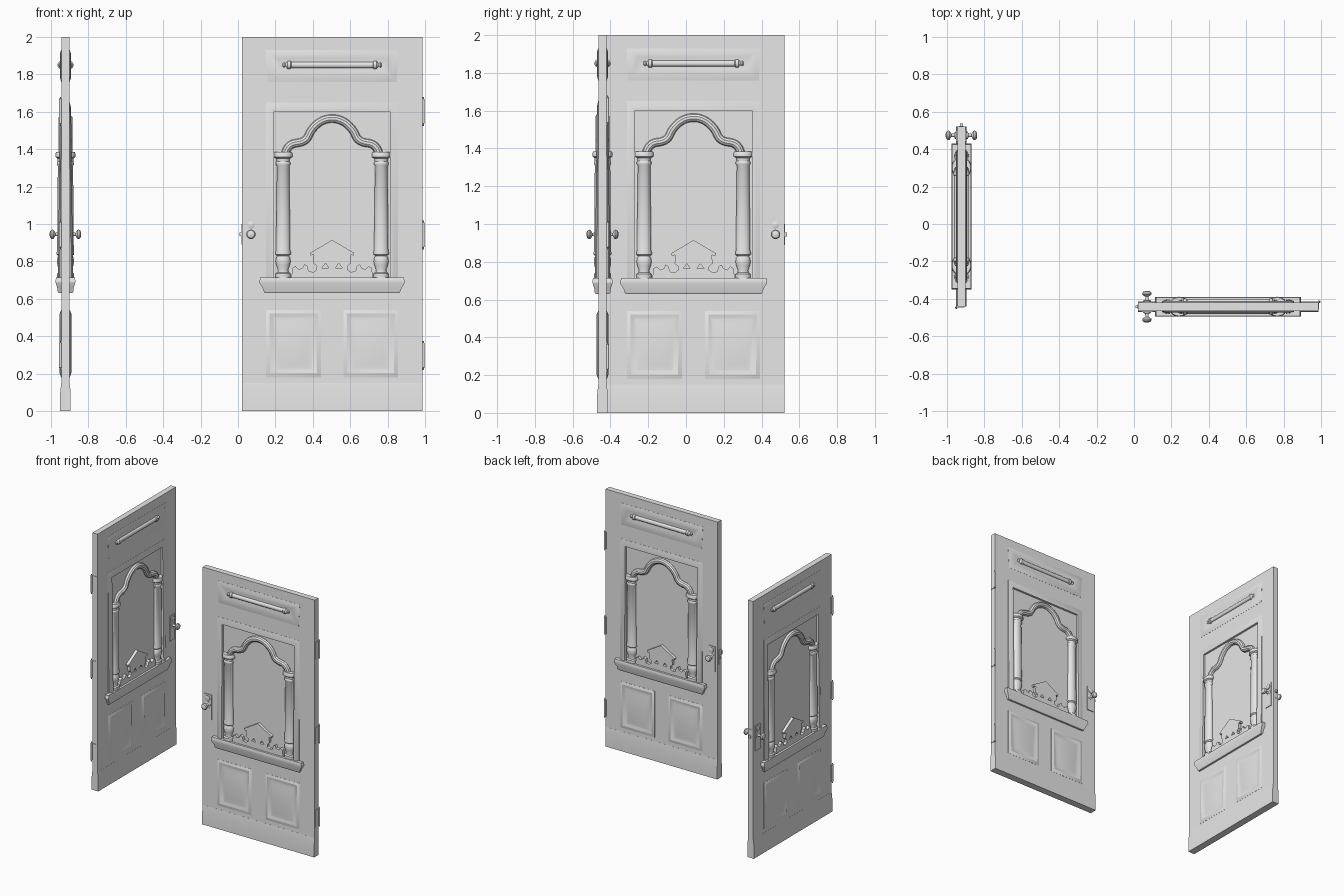
import bpy, bmesh, math
from mathutils import Matrix, Vector

if "Cube" in bpy.data.objects:
    bpy.data.objects.remove(bpy.data.objects["Cube"])

gray = bpy.data.materials.new("plain gray")
gray.diffuse_color = (0.8, 0.8, 0.8, 1)
gray.use_nodes = True
gray.node_tree.nodes["Principled BSDF"].inputs["Base Color"].default_value = gray.diffuse_color
place = Matrix()      # placement of the door being built
T = 0.022             # half thickness of a door


def finish(name, mesh, angle=35):
    mesh.materials.clear()
    mesh.materials.append(gray)
    mesh.shade_smooth()
    mesh.set_sharp_from_angle(angle=math.radians(angle))
    ob = bpy.data.objects.new(name, mesh)
    bpy.context.collection.objects.link(ob)
    ob.matrix_world = place
    return ob


def loft(name, loops, cap=True, close=False, angle=35):
    """Bridge equal loops of points, with end caps or closed into a ring."""
    bm = bmesh.new()
    rows = [[bm.verts.new(p) for p in loop] for loop in loops]
    pairs = list(zip(rows, rows[1:]))
    if close:
        pairs.append((rows[-1], rows[0]))
    n = len(rows[0])
    for a, b in pairs:
        for i in range(n):
            j = (i + 1) % n
            bm.faces.new((a[i], a[j], b[j], b[i]))
    if cap and not close:
        bm.faces.new(rows[0])
        bm.faces.new(rows[-1])
    bmesh.ops.recalc_face_normals(bm, faces=bm.faces)
    mesh = bpy.data.meshes.new(name)
    bm.to_mesh(mesh)
    bm.free()
    return finish(name, mesh, angle)


def rect(x0, x1, z0, z1, y, y_low=None, taper=0):
    """Four corners facing y; taper narrows the bottom edge."""
    low = y if y_low is None else y_low
    return [(x0 + taper, low, z0), (x1 - taper, low, z0), (x1, y, z1), (x0, y, z1)]


def box(name, x0, x1, y0, y1, z0, z1):
    return loft(name, [rect(x0, x1, z0, z1, y0), rect(x0, x1, z0, z1, y1)])


def lathe(name, profile, center, axis, flat=1.0, n=20):
    """Revolve (radius, distance) pairs about an axis through center."""
    rot = Vector((0, 0, 1)).rotation_difference(Vector(axis)).to_matrix()
    loops = []
    for r, h in profile:
        ring = []
        for i in range(n):
            a = 2 * math.pi * i / n
            p = rot @ Vector((r * math.cos(a), r * math.sin(a), h))
            p.y *= flat if not axis[1] else 1
            ring.append(p + Vector(center))
        loops.append(ring)
    return loft(name, loops)


def curve_part(name, splines, matrix, kind, **settings):
    """Build curves, turn them into a mesh and place it."""
    cu = bpy.data.curves.new(name, 'CURVE')
    cu.dimensions = kind
    for key, value in settings.items():
        setattr(cu, key, value)
    for pts in splines:
        sp = cu.splines.new('POLY' if kind == '2D' else 'NURBS')
        sp.points.add(len(pts) - 1)
        for p, co in zip(sp.points, pts):
            p.co = (co[0], co[1], 0, 1)
        if kind == '2D':
            sp.use_cyclic_u = True
        else:
            sp.order_u = 3
            sp.use_endpoint_u = True
            sp.resolution_u = 4
    tmp = bpy.data.objects.new(name + "_path", cu)
    bpy.context.collection.objects.link(tmp)
    dg = bpy.context.evaluated_depsgraph_get()
    mesh = bpy.data.meshes.new_from_object(tmp.evaluated_get(dg))
    bpy.data.objects.remove(tmp)
    mesh.transform(matrix)
    return finish(name, mesh)


COLUMN = [(.040, .715), (.040, .735), (.029, .742), (.027, .755), (.036, .78),
          (.040, .80), (.036, .822), (.030, .83), (.041, .838), (.041, .85),
          (.038, .86), (.033, 1.31), (.039, 1.318), (.039, 1.328), (.034, 1.334),
          (.036, 1.35), (.050, 1.358), (.050, 1.375), (.044, 1.385)]
BAR = [(.008, -.265), (.014, -.258), (.008, -.25), (.013, -.243), (.021, -.238),
       (.021, -.222), (.016, -.218)]
BAR += [(r, -h) for r, h in reversed(BAR)]
KNOB = [(.022, 0), (.022, .006), (.010, .010), (.008, .030), (.016, .034),
        (.024, .041), (.025, .048), (.020, .056), (.010, .060)]
ARCH = [(-.252, 1.37), (-.245, 1.40), (-.215, 1.43), (-.165, 1.435), (-.132, 1.455),
        (-.115, 1.50), (-.065, 1.55)]
CREST = [(-.118, .845), (-.115, .832), (-.098, .835), (-.100, .79), (-.082, .775),
         (-.083, .755), (-.10, .743), (-.125, .748), (-.132, .775), (-.148, .785),
         (-.158, .765), (-.178, .757), (-.195, .775), (-.212, .765), (-.218, .714)]


def build_side(tag, s):
    """All relief on one face of a door; s is the facing sign along y."""
    # raised upper panel and turned bar
    loft(tag + "_upper_panel", [rect(-.355, .355, 1.76, 1.93, s * .015, taper=.01),
                                rect(-.355, .355, 1.76, 1.93, s * (T + .001), taper=.01),
                                rect(-.335, .335, 1.785, 1.91, s * (T + .008), taper=.012),
                                rect(-.29, .29, 1.815, 1.885, s * (T + .002), taper=.015)])
    lathe(tag + "_upper_bar", BAR, (0, s * .026, 1.85), (1, 0, 0), .8)
    # window molding, standing further out toward the sill
    loft(tag + "_window_molding",
         [rect(-.353, .353, .68, 1.65, s * .014),
          rect(-.353, .353, .68, 1.65, s * (T + .001), s * (T + .008)),
          rect(-.328, .328, .70, 1.62, s * (T + .008), s * (T + .018)),
          rect(-.31, .31, .715, 1.60, s * (T + .006), s * (T + .016)),
          rect(-.31, .31, .715, 1.60, s * .011)], close=True)
    # columns and arch
    for side, x in (("left", -.262), ("right", .262)):
        lathe(f"{tag}_{side}_column", COLUMN, (x, s * .016, 0), (0, 0, 1), .75)
    path = ARCH + [(0, 1.568)] + [(-x, z) for x, z in reversed(ARCH)]
    stand = Matrix.Translation((0, s * .016, 0)) @ Matrix.Rotation(math.pi / 2, 4, 'X')
    curve_part(tag + "_arch", [path], stand, '3D', bevel_depth=.022,
               bevel_resolution=3, use_fill_caps=True)
    # pierced crest above the sill
    outline = [(0, .915)] + CREST + [(-x, z) for x, z in reversed(CREST)]
    holes = [[(k * .055, .765), (k * .018, .765), (k * .035, .79)] for k in (-1, 1)]
    stand = Matrix.Translation((0, s * .022, 0)) @ Matrix.Rotation(math.pi / 2, 4, 'X')
    curve_part(tag + "_crest", [outline] + holes, stand, '2D', extrude=.012,
               fill_mode='BOTH')
    # sill with stepped molding
    steps = [(.36, .036, .63), (.365, .042, .64), (.372, .044, .66), (.388, .052, .685),
             (.39, .053, .695), (.385, .052, .703), (.385, .050, .715)]
    loft(tag + "_sill", [[(-w, s * .01, z), (w, s * .01, z), (w, s * d, z), (-w, s * d, z)]
                         for w, d, z in steps], angle=50)
    # lower panels
    for side, k in (("left", -1), ("right", 1)):
        loops = []
        for xo, xi, z0, z1, y, tap in ((.353, .06, .18, .54, .015, 0),
                                       (.353, .06, .18, .54, T + .001, 0),
                                       (.335, .078, .203, .522, T + .009, .004),
                                       (.316, .092, .222, .502, T + .003, .016),
                                       (.312, .096, .227, .497, T + .003, .017),
                                       (.290, .118, .255, .475, T + .007, .02)):
            lo, hi = sorted((k * xo, k * xi))
            loops.append(rect(lo, hi, z0, z1, s * y, taper=tap))
        loft(f"{tag}_{side}_lower_panel", loops)
    # kick board
    loft(tag + "_kick_board", [rect(-.482, .482, 0, .15, s * .015),
                               rect(-.482, .482, 0, .15, s * (T + .0005)),
                               rect(-.482, .482, 0, .10, s * (T + .006), taper=0)])
    # lock plate, cylinder and knob
    box(tag + "_lock_plate", -.462, -.402, s * .015, s * (T + .006), .83, 1.025)
    lathe(tag + "_lock_cylinder", [(.019, 0), (.019, .009), (.013, .012)],
          (-.433, s * (T + .003), .995), (0, s, 0))
    lathe(tag + "_knob", KNOB, (-.434, s * (T + .002), .945), (0, s, 0))


def build_door(door, matrix, hinge_side):
    global place
    place = matrix
    # slab with a sunken window field on both faces
    field = lambda y: rect(-.31, .31, .715, 1.60, y)
    edge = lambda y: rect(-.482, .482, 0, 2, y)
    loft(door + "_slab", [field(-.012), field(-T), edge(-T), edge(T), field(T), field(.012)])
    for face, s in (("front", -1), ("back", 1)):
        build_side(f"{door}_{face}", s)
    # latch in the free edge
    box(door + "_latch_plate", -.485, -.475, -.012, .012, .89, 1.0)
    box(door + "_latch", -.496, -.475, -.007, .007, .935, .955)
    # hinges
    h = hinge_side
    for i, z in enumerate((.22, .865, 1.525)):
        box(f"{door}_hinge_leaf_{i}", .475, .486, -.015 * h, .027 * h, z + .012, z + .143)
        lathe(f"{door}_hinge_pin_{i}", [(.003, 0), (.004, .01), (.007, .012), (.007, .143),
                                        (.004, .145), (.003, .155)],
              (.487, .027 * h, z), (0, 0, 1), n=12)


build_door("right_door", Matrix.Translation((.503, -.442, 0)), 1)
build_door("left_door", Matrix.Translation((-.922, .04, 0))
           @ Matrix.Rotation(-math.pi / 2, 4, 'Z'), -1)
